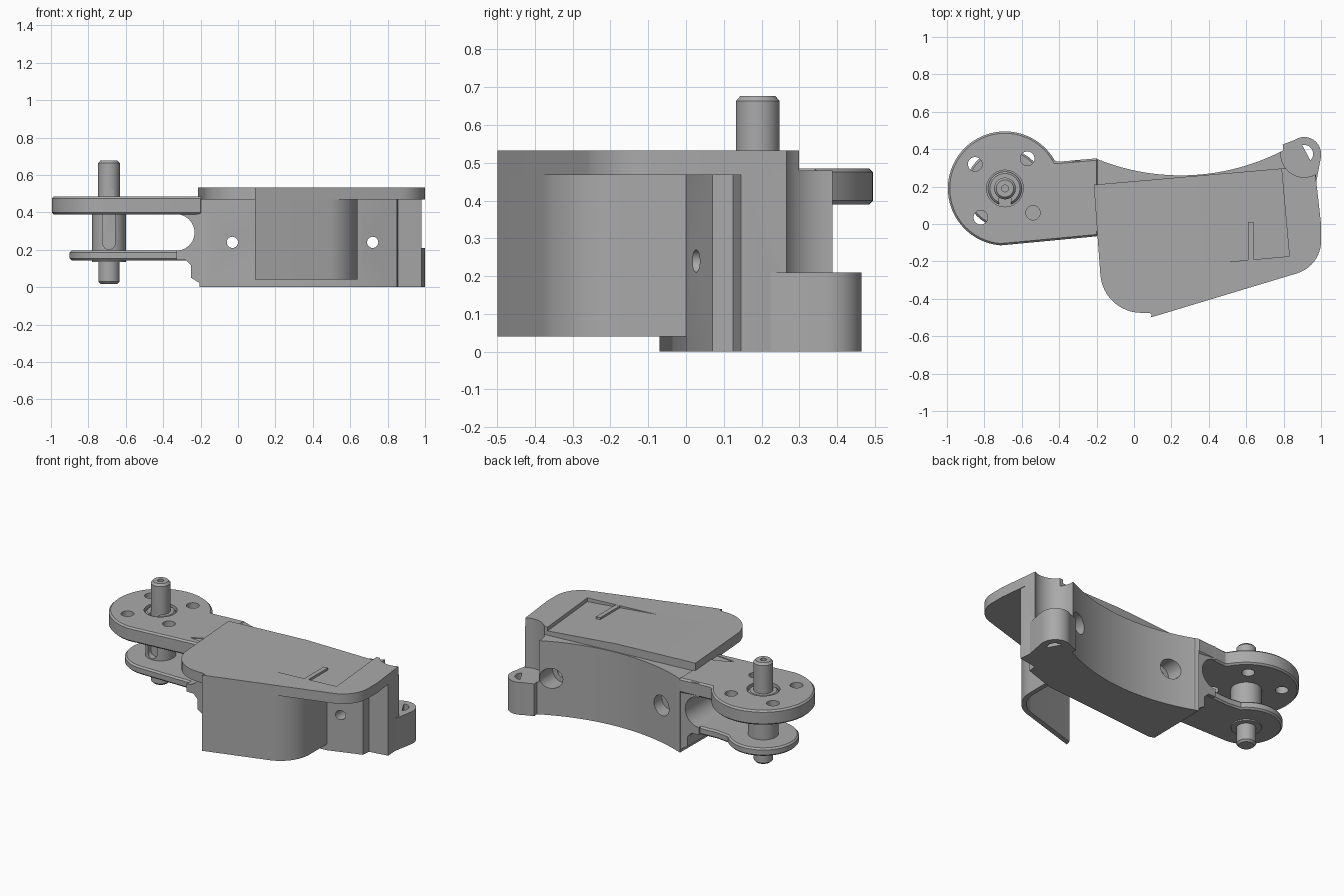
import bpy, bmesh, math
from math import sin, cos, radians
from mathutils import Vector, Matrix

old = bpy.data.objects.get("Cube")
if old:
    bpy.data.objects.remove(old, do_unlink=True)

grey = bpy.data.materials.new("plain_grey")
grey.use_nodes = True
colour = (0.4, 0.4, 0.4, 1)
grey.diffuse_color = colour
grey.node_tree.nodes["Principled BSDF"].inputs["Base Color"].default_value = colour


def arc(cx, cy, r, a, b, n=48):
    return [(cx + r * cos(radians(a + (b - a) * i / n)),
             cy + r * sin(radians(a + (b - a) * i / n))) for i in range(n + 1)]


def circle(cx, cy, r, n=48):
    return arc(cx, cy, r, 0, 360, n)[:-1]


def corner(prev, at, nxt, r, n=12):
    """Points that round off one corner of an outline."""
    at = Vector(at)
    u, v = (Vector(prev) - at).normalized(), (Vector(nxt) - at).normalized()
    half = u.angle(v) / 2
    mid = at + (u + v).normalized() * (r / sin(half))
    start = at + u * (r / math.tan(half)) - mid
    end = at + v * (r / math.tan(half)) - mid
    total = start.angle_signed(end)
    return [tuple(mid + Matrix.Rotation(-total * i / n, 2) @ start) for i in range(n + 1)]


def prism(name, pts, low, high, axis="z", bevel=0):
    """Outline extruded along z, or an x-z outline extruded along y."""
    bm = bmesh.new()
    place = (lambda p, h: (p[0], p[1], h)) if axis == "z" else (lambda p, h: (p[0], h, p[1]))
    face = bm.faces.new([bm.verts.new(place(p, low)) for p in pts])
    moved = bmesh.ops.extrude_face_region(bm, geom=[face])["geom"]
    shift = (0, 0, high - low) if axis == "z" else (0, high - low, 0)
    bmesh.ops.translate(bm, vec=shift, verts=[g for g in moved if isinstance(g, bmesh.types.BMVert)])
    bmesh.ops.recalc_face_normals(bm, faces=bm.faces)
    me = bpy.data.meshes.new(name)
    bm.to_mesh(me)
    bm.free()
    me.materials.append(grey)
    ob = bpy.data.objects.new(name, me)
    bpy.context.collection.objects.link(ob)
    if bevel:
        mod = ob.modifiers.new("bevel", "BEVEL")
        mod.width, mod.segments, mod.angle_limit = bevel, 1, radians(50)
        apply(ob, mod)
    return ob


def apply(ob, mod):
    bpy.context.view_layer.objects.active = ob
    bpy.ops.object.modifier_apply(modifier=mod.name)


def cut(ob, *cutters):
    for c in cutters:
        mod = ob.modifiers.new("cut", "BOOLEAN")
        mod.operation, mod.object, mod.solver = "DIFFERENCE", c, "EXACT"
        apply(ob, mod)
        bpy.data.objects.remove(c, do_unlink=True)


def turned(name, profile, x, y, n=48):
    """Solid of revolution from (radius, height) points."""
    bm = bmesh.new()
    rings = [[bm.verts.new((px, py, z)) for px, py in circle(x, y, r, n)] for r, z in profile]
    for a, b in zip(rings, rings[1:]):
        for i in range(n):
            j = (i + 1) % n
            bm.faces.new((a[i], a[j], b[j], b[i]))
    bm.faces.new(rings[0][::-1])
    bm.faces.new(rings[-1])
    me = bpy.data.meshes.new(name)
    bm.to_mesh(me)
    bm.free()
    me.materials.append(grey)
    ob = bpy.data.objects.new(name, me)
    bpy.context.collection.objects.link(ob)
    return ob


PX, PY = -0.69, 0.19        # pivot centre
EX, EY = 0.91, 0.375        # eyelet centre
TOP = 0.533

# Main block with a concave back
back = [p for p in arc(0.25, 1.45, 1.19, 247.8, 297.5)]
block = prism("main_block", back + [(0.8, 0.42), (0.9, 0.42), (0.97, 0.29), (0.98, 0.145),
              (0.855, 0.125), (0.85, 0.07), (0.64, 0.0), (0.58, -0.005), (-0.17, -0.07), (-0.205, -0.06)],
              0, 0.48)
cut(block, prism("eyelet_clearance", circle(EX, EY, 0.125), 0.21, 1))
for hx, seat in ((-0.03, 0.2), (0.72, 0.25)):
    cut(block, prism("bolt_hole", circle(hx, 0.24, 0.03, 24), -0.5, 0.8, "y"),
        prism("bolt_seat", circle(hx, 0.24, 0.065, 32), seat, 0.8, "y"))

# Eyelet at the end of the block
eyelet = prism("eyelet", [(0.97, 0.2), (1.0, 0.36)] + arc(EX, EY, 0.09, 0, 125, 24)
               + [(0.795, 0.425), (0.82, 0.2)], 0, 0.21)
cut(eyelet, prism("eyelet_hole", circle(EX, EY, 0.048, 32), -1, 1))

# Lid with rounded corners and a sloping recessed panel
a, b, c, d, e = (-0.215, 0.21), (-0.165, -0.475), (0.08, -0.475), (0.115, -0.492), (0.97, -0.235)
f = (1.0, 0.0)
lid = prism("lid", [a] + corner(a, b, c, 0.22) + [c, d] + corner(d, (1.0, -0.225), f, 0.18)
            + [f, (0.965, 0.312)], 0.468, TOP)
cut(lid, prism("eyelet_clearance", circle(EX, EY, 0.125), 0.21, 1))
panel = prism("panel_recess", [(-0.24, TOP + 0.0005), (0.24, TOP - 0.025), (0.24, 0.7), (-0.24, 0.7)],
              -0.24, 0.4, "y")
panel.location = (0.57, 0.045, 0)
panel.rotation_euler.z = radians(5.2)
bpy.context.view_layer.update()
cut(lid, panel)

# End post under the lid
post = prism("end_post", [(0.855, 0.125), (0.98, 0.145), (0.965, 0.3), (0.86, 0.3)], 0.3, 0.5)
cut(post, prism("eyelet_clearance", circle(EX, EY, 0.125), 0.21, 1))

# Thin curved skirt hanging from the lid
outer = [(0.09, -0.499), (0.64, -0.333), (0.64, 0.01)]
inner = [(0.10, -0.464), (0.61, -0.31), (0.61, 0.01)]
prism("front_skirt", [outer[0]] + corner(*outer, 0.21) + [outer[2], inner[2]]
      + corner(*inner, 0.18)[::-1] + [inner[0]], 0.04, TOP - 0.001)

# Upper and lower fork arms
upper = prism("upper_arm", arc(PX, PY, 0.305, 28, 266, 72)
              + [(-0.19, -0.065), (-0.19, 0.352), (-0.38, 0.335)], 0.39, 0.485, bevel=0.01)
for hx, hy in ((-0.85, 0.32), (-0.57, 0.35), (-0.82, 0.035), (-0.54, 0.06)):
    cut(upper, prism("arm_hole", circle(hx, hy, 0.038, 32), 0, 1))
cut(upper, prism("pivot_seat", circle(PX, PY, 0.098), 0.46, 1),
    prism("arm_notch", [(-0.33, -0.025), (-0.18, -0.04), (-0.18, 0.03), (-0.23, 0.025)], 0.43, 1))
prism("lower_arm", arc(PX, PY, 0.21, 42, 266, 60) + [(-0.19, -0.02), (-0.19, 0.335), (-0.45, 0.32)],
      0.143, 0.195, bevel=0.01)

# Web that joins the arms to the block
prism("fork_web", [(-0.17, 0.0), (-0.25, 0.05), (-0.25, 0.115), (-0.28, 0.145), (-0.33, 0.145)]
      + arc(-0.33, 0.2925, 0.0975, -90, 90, 24) + [(-0.33, 0.48), (-0.17, 0.48)], -0.058, 0.34, "y")

# Stepped pivot pin with a keyway and a centre hole
pin = turned("pivot_pin", [(0.045, 0.018), (0.057, 0.03), (0.057, 0.135), (0.09, 0.135), (0.09, 0.47),
             (0.08, 0.48), (0.058, 0.48), (0.058, 0.663), (0.046, 0.677)], PX, PY)
cut(pin, prism("centre_hole", circle(PX, PY, 0.018, 24), 0.6, 1),
    prism("keyway", arc(PX, 0.235, 0.033, 180, 360, 16) + arc(PX, 0.495, 0.033, 0, 180, 16),
          -0.2, 0.138, "y"))

# Smooth curved walls, crisp edges
for ob in list(bpy.context.collection.objects):
    if ob.type == "MESH" and ob.data.materials and ob.data.materials[0] == grey:
        bpy.ops.object.select_all(action="DESELECT")
        ob.select_set(True)
        bpy.context.view_layer.objects.active = ob
        bpy.ops.object.shade_smooth_by_angle(angle=radians(30))
